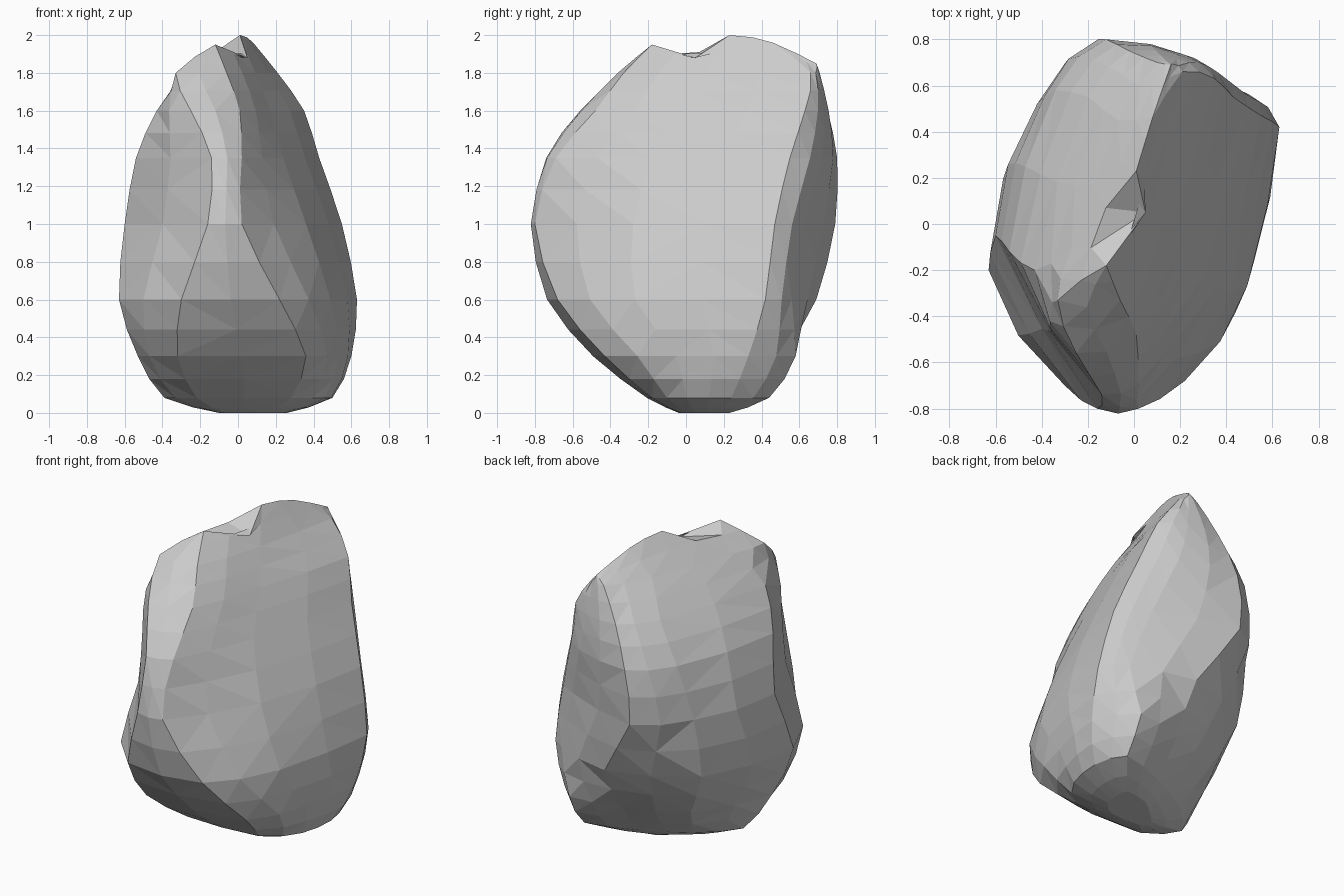
import bpy, bmesh
from mathutils import Vector

if "Cube" in bpy.data.objects:
    bpy.data.objects.remove(bpy.data.objects["Cube"])

# Horizontal sections: front-left, front-right, right, right-rear,
# back-right, back, left-rear, left
sections = [
    (0.00, [(-.07, -.03), (.15, -.03), (.24, .05), (.26, .16), (.24, .23), (.08, .20), (-.02, .12), (-.10, .04)]),
    (0.08, [(-.22, -.20), (.28, -.18), (.46, .00), (.50, .24), (.42, .44), (.10, .34), (-.18, .19), (-.39, -.03)]),
    (0.30, [(-.32, -.48), (.36, -.43), (.53, -.05), (.60, .33), (.43, .58), (.10, .51), (-.28, .35), (-.53, -.12)]),
    (0.60, [(-.30, -.70), (.22, -.68), (.49, -.27), (.63, .42), (.50, .56), (.10, .69), (-.42, .44), (-.63, -.20)]),
    (1.00, [(-.16, -.80), (.02, -.80), (.36, -.28), (.55, .47), (.38, .62), (-.15, .79), (-.42, .52), (-.60, -.05)]),
    (1.35, [(-.14, -.74), (.02, -.69), (.24, -.18), (.43, .55), (.26, .72), (-.12, .80), (-.34, .58), (-.54, -.12)]),
    (1.60, [(-.25, -.56), (.01, -.48), (.17, -.02), (.35, .63), (.20, .73), (-.02, .75), (-.20, .55), (-.43, -.20)]),
    (1.80, [(-.33, -.33), (-.06, -.33), (.09, .10), (.21, .66), (.17, .70), (.10, .70), (-.07, .45), (-.27, -.10)]),
]
rings = [[Vector((x, y, z)) for x, y in pts] for z, pts in sections]

# Crest that closes the top, front to back
a, b, c, d = (Vector(p) for p in [(-.12, -.18, 1.95), (.01, .23, 2.0), (.08, .46, 1.96), (.16, .69, 1.85)])
rings.append([a, a, b, c, d, d, c, b])


def midpoint(p, q, r, s):
    """Slightly rounded point halfway between q and r."""
    bulge = (q + r - p - s) * 0.05
    limit = (q - r).length * 0.12
    if bulge.length > limit:
        bulge = bulge.normalized() * limit
    return (q + r) * 0.5 + bulge


def densify_ring(ring):
    out = []
    n = len(ring)
    for i in range(n):
        out += [ring[i], midpoint(ring[i - 1], ring[i], ring[(i + 1) % n], ring[(i + 2) % n])]
    return out


# Round out each section, then add rings between sections
rings = [densify_ring(r) for r in rings]
levels = []
last = len(rings) - 1
for i in range(last):
    quad = [rings[max(i - 1, 0)], rings[i], rings[i + 1], rings[min(i + 2, last)]]
    levels += [rings[i], [midpoint(*p) for p in zip(*quad)]]
levels.append(rings[last])

# Notch in the crest
for i in (3, 15):
    levels[-1][i] = Vector((.05, .05, 1.88))

# Facet the rock
bm = bmesh.new()
grid = [[bm.verts.new((p.x, p.y, max(p.z, 0))) for p in ring] for ring in levels]
n = len(grid[0])
for lower, upper in zip(grid, grid[1:]):
    for i in range(n):
        j = (i + 1) % n
        bm.faces.new((lower[i], lower[j], upper[j], upper[i]))
bm.faces.new(grid[0][::-1])
bmesh.ops.remove_doubles(bm, verts=bm.verts, dist=0.012)
bmesh.ops.triangulate(bm, faces=bm.faces, quad_method='SHORT_EDGE')
bmesh.ops.recalc_face_normals(bm, faces=bm.faces)

mesh = bpy.data.meshes.new("rock")
bm.to_mesh(mesh)
bm.free()
bpy.context.collection.objects.link(bpy.data.objects.new("rock", mesh))
